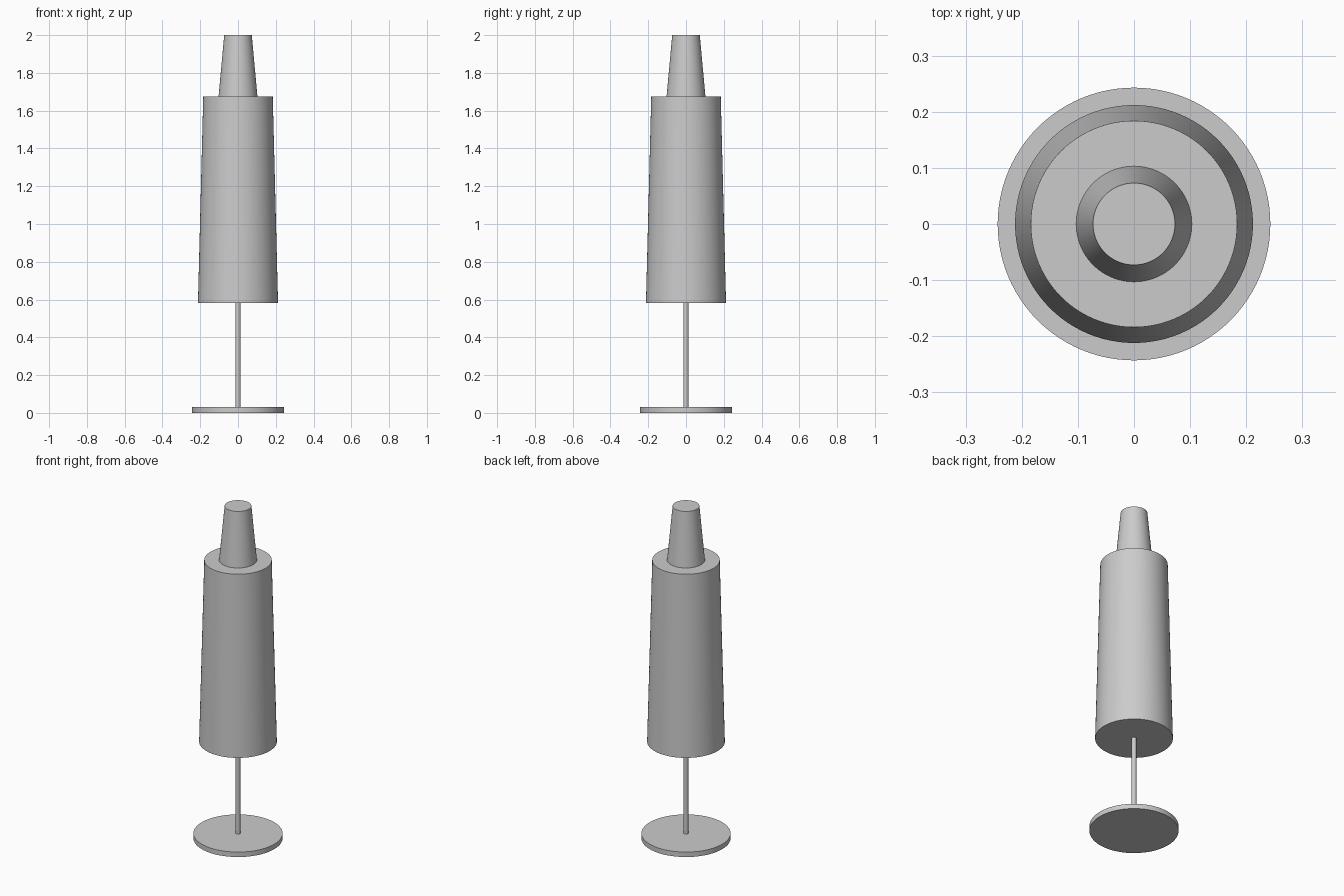
import bpy
import math

cube = bpy.data.objects.get("Cube")
if cube:
    bpy.data.objects.remove(cube, do_unlink=True)

# Single plain grey
grey = bpy.data.materials.new("plain grey")
grey.use_nodes = True
colour = (0.6, 0.6, 0.6, 1)
grey.diffuse_color = colour
grey.node_tree.nodes["Principled BSDF"].inputs["Base Color"].default_value = colour


def tapered(name, z0, z1, r0, r1, sides=96):
    """Closed round part standing between two heights."""
    bpy.ops.mesh.primitive_cone_add(vertices=sides, radius1=r0, radius2=r1,
                                    depth=z1 - z0, location=(0, 0, (z0 + z1) / 2))
    part = bpy.context.object
    part.name = name
    part.data.materials.append(grey)
    bpy.ops.object.shade_smooth_by_angle(angle=math.radians(30))
    return part


# Stand
tapered("base_disc", 0, 0.03, 0.243, 0.243)
tapered("stem", 0.03, 0.585, 0.013, 0.013, 32)

# Body with narrow neck on top
tapered("body", 0.582, 1.674, 0.212, 0.184)
tapered("neck", 1.674, 2.0, 0.103, 0.073)
